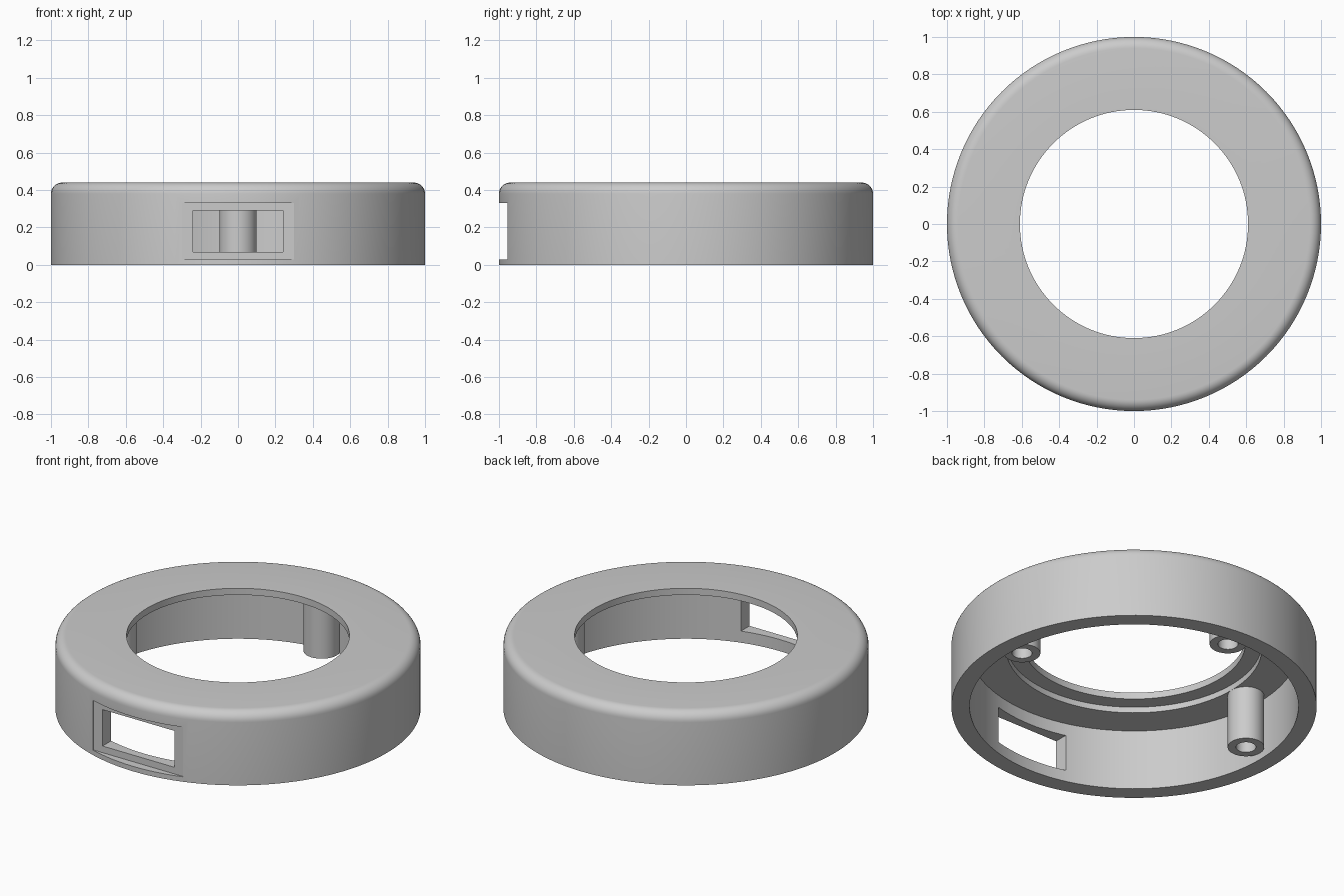
import bpy
import bmesh
from math import cos, sin, pi, radians

cube = bpy.data.objects.get("Cube")
if cube:
    bpy.data.objects.remove(cube, do_unlink=True)

grey = bpy.data.materials.new("light grey")
grey.use_nodes = True
colour = (0.6, 0.6, 0.6, 1)
grey.diffuse_color = colour
grey.node_tree.nodes["Principled BSDF"].inputs["Base Color"].default_value = colour


def add_object(name, bm):
    bmesh.ops.recalc_face_normals(bm, faces=bm.faces)
    mesh = bpy.data.meshes.new(name)
    bm.to_mesh(mesh)
    bm.free()
    obj = bpy.data.objects.new(name, mesh)
    bpy.context.collection.objects.link(obj)
    mesh.materials.append(grey)
    return obj


def lathe(name, profile, steps, location=(0, 0, 0)):
    """Revolve a closed (radius, height) profile around z."""
    bm = bmesh.new()
    rings = []
    for i in range(steps):
        a = 2 * pi * i / steps
        rings.append([bm.verts.new((r * cos(a), r * sin(a), z)) for r, z in profile])
    n = len(profile)
    for i in range(steps):
        a, b = rings[i], rings[(i + 1) % steps]
        for j in range(n):
            k = (j + 1) % n
            bm.faces.new((a[j], b[j], b[k], a[k]))
    obj = add_object(name, bm)
    obj.location = location
    return obj


def smooth(obj):
    bpy.ops.object.select_all(action="DESELECT")
    obj.select_set(True)
    bpy.context.view_layer.objects.active = obj
    bpy.ops.object.shade_smooth_by_angle(angle=radians(30))


def cut_box(target, x, y, z):
    """Cut a box, given by its ranges, out of the target."""
    bm = bmesh.new()
    bmesh.ops.create_cube(bm, size=1)
    for v in bm.verts:
        v.co = [lo + (c + 0.5) * (hi - lo) for c, (lo, hi) in zip(v.co, (x, y, z))]
    cutter = add_object("cutter", bm)
    cutter.hide_render = True
    mod = target.modifiers.new("cut", "BOOLEAN")
    mod.operation = "DIFFERENCE"
    mod.solver = "EXACT"
    mod.object = cutter
    bpy.context.view_layer.objects.active = target
    bpy.ops.object.modifier_apply(modifier=mod.name)
    bpy.data.objects.remove(cutter, do_unlink=True)


# Ring housing: rounded outer top edge, hollow underside, stepped centre hole
height, fillet = 0.44, 0.06
rounded = [(1 - fillet + fillet * cos(a), height - fillet + fillet * sin(a))
           for a in (i * pi / 16 for i in range(9))]
profile = [(0.9, 0), (1, 0)] + rounded + [
    (0.61, height), (0.61, 0.4), (0.7, 0.4), (0.7, 0.365), (0.9, 0.365)]
housing = lathe("ring_housing", profile, 128)

# Flat outer recess and window through the front wall
cut_box(housing, (-0.3, 0.3), (-1.2, -0.95), (0.03, 0.33))
cut_box(housing, (-0.24, 0.24), (-1.2, -0.75), (0.07, 0.29))
smooth(housing)

# Hollow screw posts hanging from the top plate
tube = [(0.055, 0.04), (0.1, 0.04), (0.1, 0.37), (0.055, 0.37)]
for side, x, y in (("left", 0.8, 0), ("right", -0.8, 0), ("back", 0, 0.8)):
    smooth(lathe(side + "_screw_post", tube, 48, (x, y, 0)))
